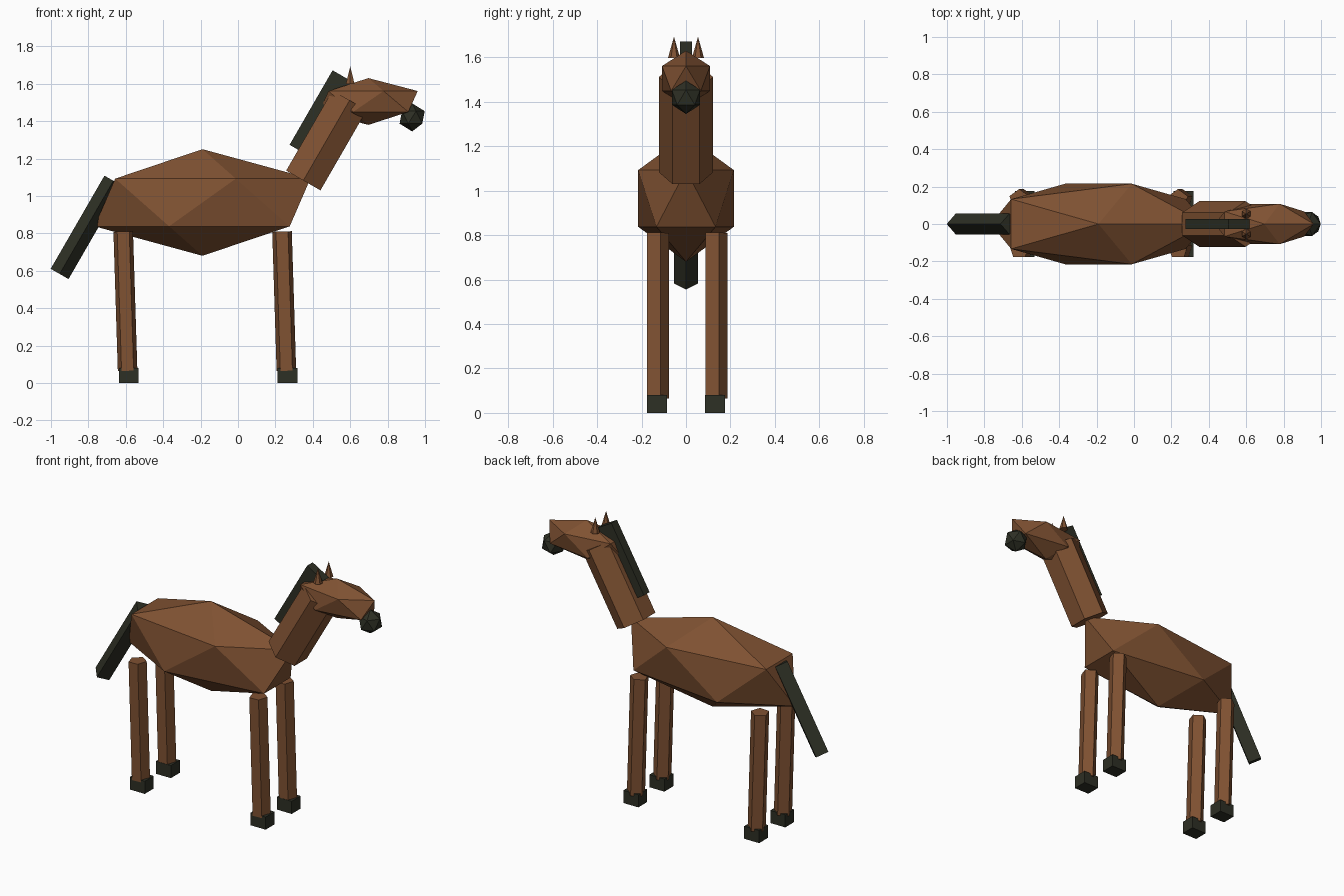
import bpy
from math import radians

if "Cube" in bpy.data.objects:
    bpy.data.objects.remove(bpy.data.objects["Cube"])


def make_material(name, rgb):
    mat = bpy.data.materials.new(name)
    mat.use_nodes = True
    colour = (*rgb, 1.0)
    mat.diffuse_color = colour
    bsdf = mat.node_tree.nodes["Principled BSDF"]
    bsdf.inputs["Base Color"].default_value = colour
    bsdf.inputs["Roughness"].default_value = 0.9
    return mat


coat = make_material("brown_coat", (0.215, 0.084, 0.032))
dark = make_material("dark_hair_and_hoof", (0.027, 0.029, 0.018))


def finish(name, mat, scale=(1, 1, 1)):
    obj = bpy.context.object
    obj.name = name
    obj.scale = scale
    obj.data.materials.append(mat)
    return obj


def ico(name, mat, loc, radii):
    """Faceted twenty-sided blob."""
    bpy.ops.mesh.primitive_ico_sphere_add(subdivisions=1, radius=1, location=loc)
    return finish(name, mat, radii)


def prism(name, mat, loc, sides, radius, length, tilt=0, tip=None):
    """Prism leaning toward +x by tilt degrees; tip=0 makes a cone."""
    bpy.ops.mesh.primitive_cone_add(
        vertices=sides, radius1=radius, radius2=radius if tip is None else tip,
        depth=length, location=loc, rotation=(0, radians(tilt), 0))
    return finish(name, mat)


def box(name, mat, loc, size, tilt=0):
    bpy.ops.mesh.primitive_cube_add(size=1, location=loc,
                                    rotation=(0, radians(tilt), 0))
    return finish(name, mat, size)


# Body, head and muzzle
ico("body", coat, (-0.19, 0, 0.965), (0.645, 0.253, 0.285))
ico("head", coat, (0.697, 0, 1.505), (0.295, 0.127, 0.125))
ico("muzzle", dark, (0.931, 0, 1.42), (0.075, 0.075, 0.075))

# Neck, mane and tail
prism("neck", coat, (0.473, 0, 1.297), 6, 0.122, 0.495, tilt=30)
box("mane", dark, (0.447, 0, 1.44), (0.13, 0.056, 0.46), tilt=30)
prism("tail", dark, (-0.81, 0, 0.832), 4, 0.055, 0.575, tilt=30)

# Legs, hooves and ears on both sides
for side, s in (("left", 1), ("right", -1)):
    for end, leg_x, hoof_x in (("front", 0.247, 0.265), ("back", -0.602, -0.585)):
        prism(f"{end}_{side}_leg", coat, (leg_x, s * 0.132, 0.4375),
              5, 0.055, 0.745, tilt=-1.8)
        box(f"{end}_{side}_hoof", dark, (hoof_x, s * 0.131, 0.04),
            (0.105, 0.09, 0.08))
    prism(f"{side}_ear", coat, (0.6, s * 0.054, 1.645), 6, 0.027, 0.095, tip=0)
